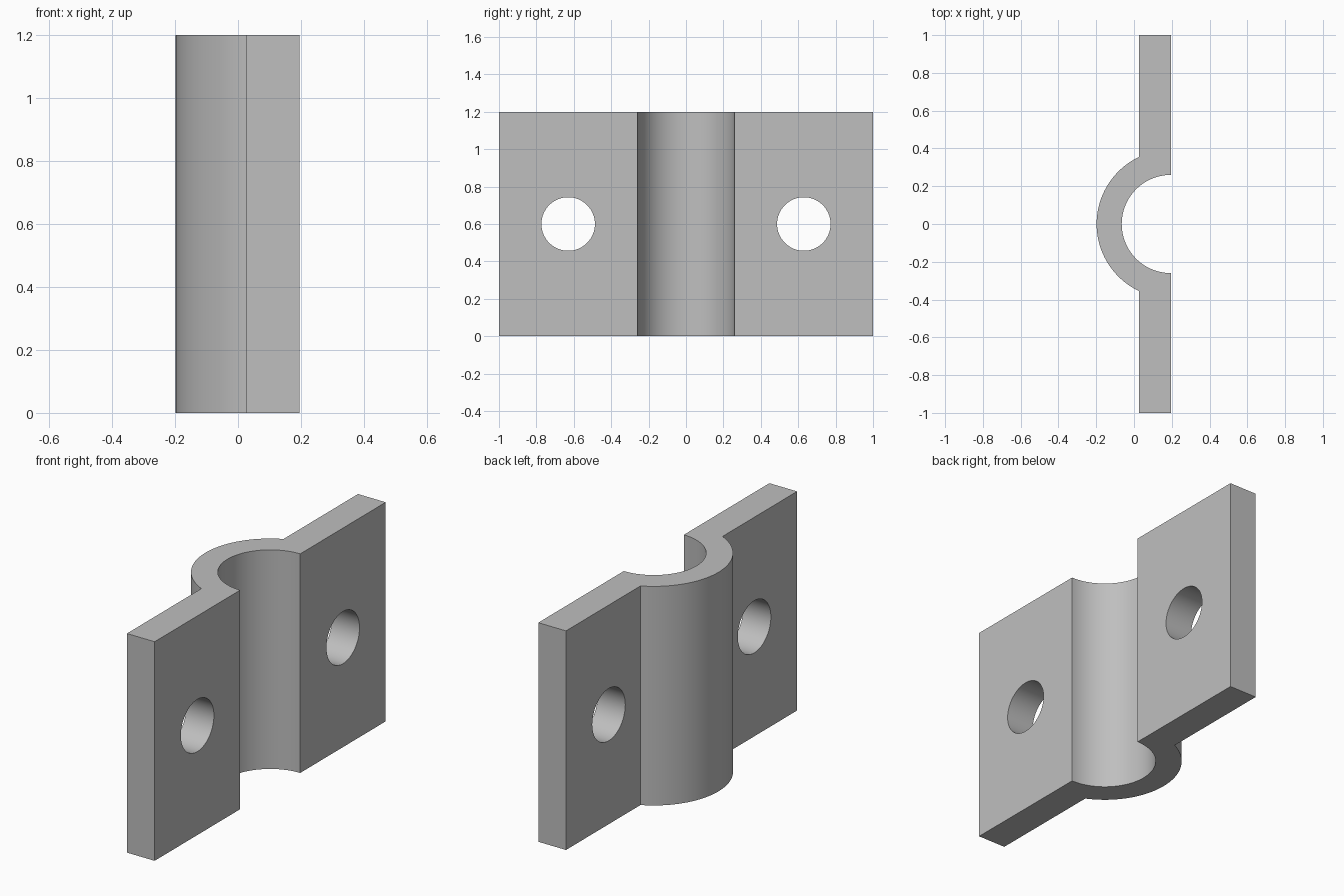
import bpy
import bmesh
from math import acos, cos, sin, pi, radians

cube = bpy.data.objects.get("Cube")
if cube:
    bpy.data.objects.remove(cube, do_unlink=True)

HEIGHT = 1.2
BACK, FACE = 0.195, 0.027       # x of the two flange faces
INNER, OUTER = 0.26, 0.393      # saddle radii
HALF = 1.0                      # half length
HOLE_Y, HOLE_R = 0.63, 0.143
STEPS = 48

# Material
grey = bpy.data.materials.new("plain grey")
grey.use_nodes = True
colour = (0.52, 0.52, 0.52, 1)
grey.diffuse_color = colour
grey.node_tree.nodes["Principled BSDF"].inputs["Base Color"].default_value = colour


def arc(radius, start, end):
    """Points on an arc centred on the back face of the flanges."""
    angles = [start + (end - start) * i / STEPS for i in range(STEPS + 1)]
    return [(BACK + radius * cos(a), radius * sin(a)) for a in angles]


# Clamp body: flanges and half-round saddle as one extruded profile
join = acos((FACE - BACK) / OUTER)
profile = [(BACK, HALF), (FACE, HALF)]
profile += arc(OUTER, join, 2 * pi - join)
profile += [(FACE, -HALF), (BACK, -HALF)]
profile += arc(INNER, 1.5 * pi, 0.5 * pi)

bm = bmesh.new()
base = bm.faces.new([bm.verts.new((x, y, 0)) for x, y in profile])
top = bmesh.ops.extrude_face_region(bm, geom=[base])["geom"]
bmesh.ops.translate(bm, vec=(0, 0, HEIGHT),
                    verts=[v for v in top if isinstance(v, bmesh.types.BMVert)])
bmesh.ops.recalc_face_normals(bm, faces=bm.faces)
mesh = bpy.data.meshes.new("pipe_clamp")
bm.to_mesh(mesh)
bm.free()
clamp = bpy.data.objects.new("pipe_clamp", mesh)
bpy.context.collection.objects.link(clamp)
mesh.materials.append(grey)

# Bolt holes through both flanges
for side in (-1, 1):
    bpy.ops.mesh.primitive_cylinder_add(
        vertices=64, radius=HOLE_R, depth=0.4,
        location=((BACK + FACE) / 2, side * HOLE_Y, HEIGHT / 2),
        rotation=(0, pi / 2, 0))
    cutter = bpy.context.object
    cutter.name = "bolt_hole_cutter"
    cutter.hide_render = True
    cutter.data.materials.append(grey)
    bpy.context.view_layer.objects.active = clamp
    cut = clamp.modifiers.new("bolt_hole", "BOOLEAN")
    cut.operation = "DIFFERENCE"
    cut.solver = "EXACT"
    cut.object = cutter
    bpy.ops.object.modifier_apply(modifier=cut.name)
    bpy.data.objects.remove(cutter, do_unlink=True)

# Smooth curved walls, crisp edges
bpy.ops.object.select_all(action="DESELECT")
clamp.select_set(True)
bpy.context.view_layer.objects.active = clamp
bpy.ops.object.shade_smooth_by_angle(angle=radians(30))
